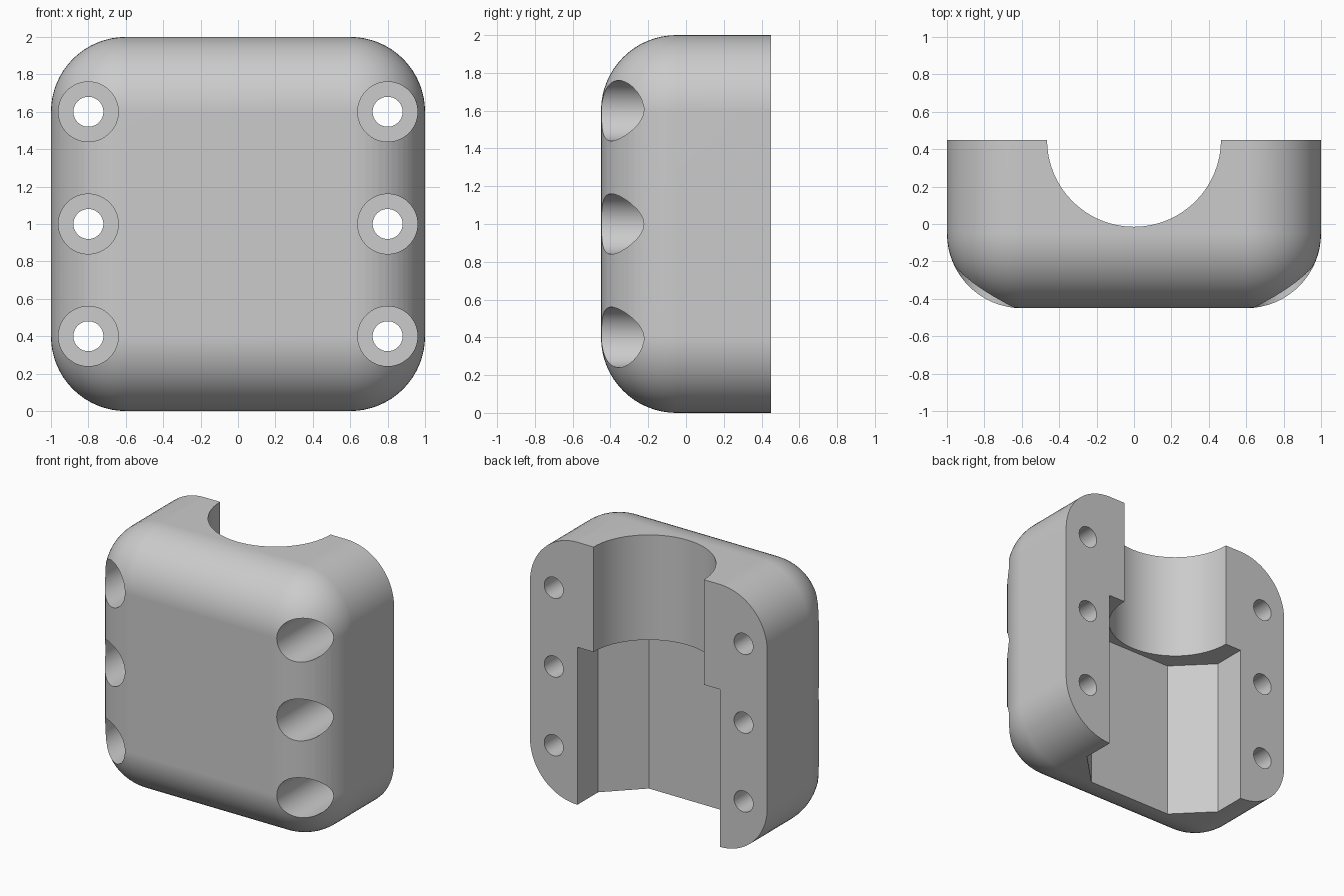
import bpy, bmesh
from math import pi, radians, tan
from mathutils import Matrix

if "Cube" in bpy.data.objects:
    bpy.data.objects.remove(bpy.data.objects["Cube"], do_unlink=True)

BACK, ROUND = 0.45, 0.4

grey = bpy.data.materials.new("light_grey")
grey.use_nodes = True
grey.diffuse_color = (0.6, 0.6, 0.6, 1)
grey.node_tree.nodes["Principled BSDF"].inputs["Base Color"].default_value = (0.6, 0.6, 0.6, 1)


def make_object(name, bm):
    bmesh.ops.recalc_face_normals(bm, faces=bm.faces[:])
    mesh = bpy.data.meshes.new(name)
    bm.to_mesh(mesh)
    bm.free()
    mesh.materials.append(grey)
    obj = bpy.data.objects.new(name, mesh)
    bpy.context.collection.objects.link(obj)
    return obj


def cylinder(name, radius, length, matrix):
    bm = bmesh.new()
    bmesh.ops.create_cone(bm, cap_ends=True, segments=64, radius1=radius,
                          radius2=radius, depth=length, matrix=matrix)
    return make_object(name, bm)


def y_hole(name, x, z, radius, y0, y1):
    turn = Matrix.Translation((x, (y0 + y1) / 2, z)) @ Matrix.Rotation(pi / 2, 4, 'X')
    return cylinder(name, radius, y1 - y0, turn)


# Block rounded on every edge except those of the flat back
bm = bmesh.new()
bmesh.ops.create_cube(bm, size=1, matrix=Matrix.Translation((0, 0, 1)) @ Matrix.Diagonal((2, 2 * BACK, 2, 1)))
rounded = [e for e in bm.edges if any(v.co.y < 0 for v in e.verts)]
bmesh.ops.bevel(bm, geom=rounded, offset=ROUND, offset_type='OFFSET',
                segments=16, profile=0.5, affect='EDGES')
body = make_object("clamp_body", bm)

# Round bore through the upper part
cutters = [cylinder("bore_cutter", 0.465, 1.2, Matrix.Translation((0, BACK, 1.6)))]

# Chamfered pocket in the lower part
half, depth = 0.6, 0.5
side = half * tan(pi / 8)
inner = half + side - depth
right = [(half, BACK + 0.2), (half, BACK - side), (inner, BACK - depth)]
outline = right + [(-x, y) for x, y in reversed(right)]
bm = bmesh.new()
face = bm.faces.new([bm.verts.new((x, y, -0.2)) for x, y in outline])
top = bmesh.ops.extrude_face_region(bm, geom=[face])["geom"]
bmesh.ops.translate(bm, vec=(0, 0, 1.4),
                    verts=[v for v in top if isinstance(v, bmesh.types.BMVert)])
cutters.append(make_object("pocket_cutter", bm))

# Counterbored screw holes
for x in (-0.8, 0.8):
    for z in (0.4, 1.0, 1.6):
        cutters.append(y_hole("screw_cutter", x, z, 0.08, -0.7, 0.7))
        cutters.append(y_hole("counterbore_cutter", x, z, 0.16, -0.7, 0.15))

bpy.context.view_layer.objects.active = body
for cutter in cutters:
    cut = body.modifiers.new("cut", 'BOOLEAN')
    cut.operation, cut.solver, cut.object = 'DIFFERENCE', 'EXACT', cutter
    bpy.ops.object.modifier_apply(modifier=cut.name)
    bpy.data.objects.remove(cutter, do_unlink=True)

# Smooth curves with crisp edges
bpy.ops.object.select_all(action='DESELECT')
body.select_set(True)
bpy.ops.object.shade_smooth_by_angle(angle=radians(25))
weighted = body.modifiers.new("weighted_normals", 'WEIGHTED_NORMAL')
weighted.keep_sharp = True
